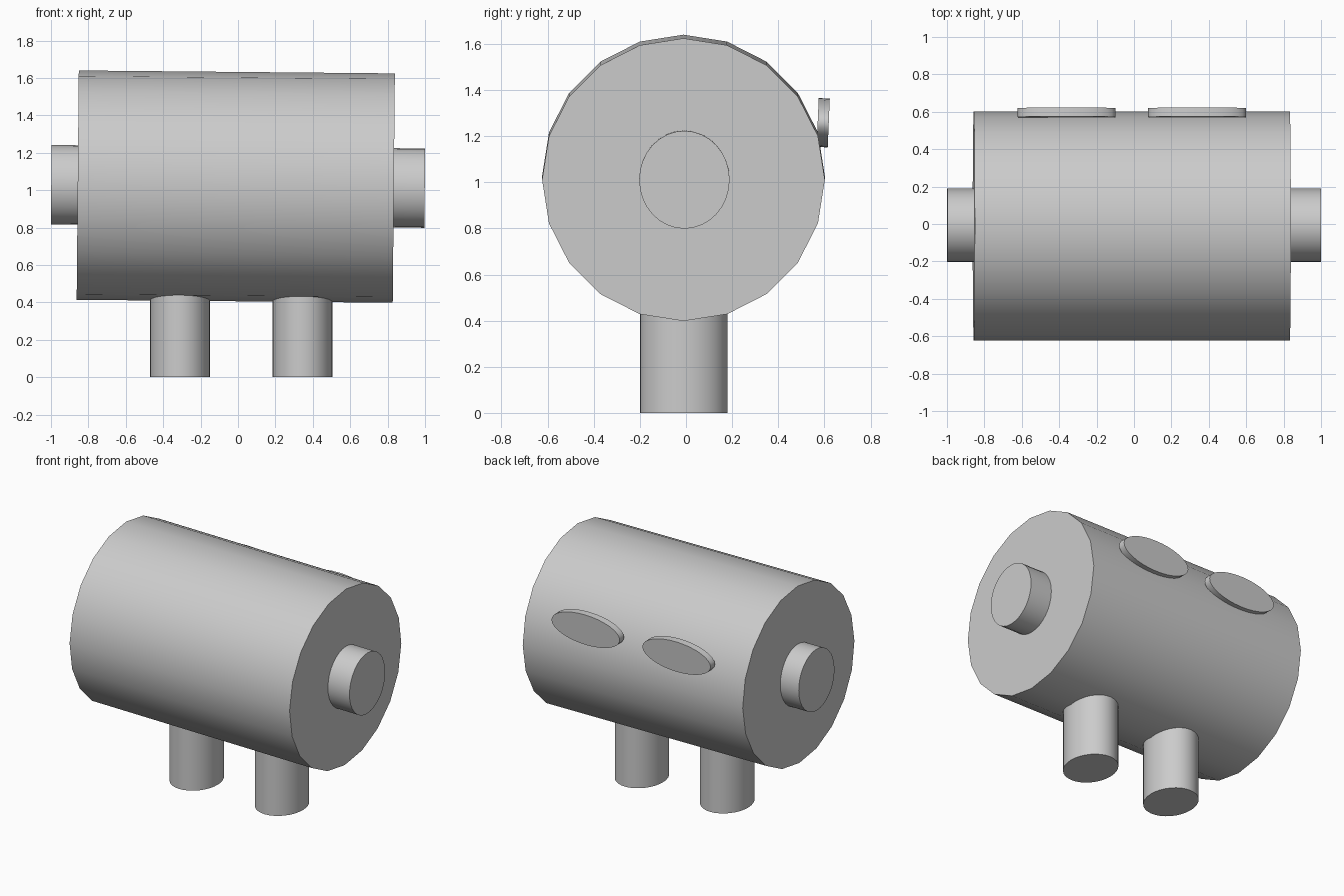
import bpy, math

if "Cube" in bpy.data.objects:
    bpy.data.objects.remove(bpy.data.objects["Cube"])

TILT = math.radians(0.53)   # the barrel dips slightly towards +x


def cylinder(name, loc, radii, depth, rot=(0, 0, 0), sides=32):
    """Elliptical capped cylinder; radii are along its local x and y."""
    bpy.ops.mesh.primitive_cylinder_add(vertices=sides, radius=1, depth=depth,
                                        location=loc, rotation=rot)
    ob = bpy.context.object
    ob.name = name
    ob.scale = (radii[0], radii[1], 1)
    bpy.ops.object.transform_apply(location=False, rotation=True, scale=True)
    bpy.ops.object.shade_smooth_by_angle(angle=math.radians(30))
    return ob


ALONG_X = (0, math.pi / 2 + TILT, 0)

# Barrel body
cylinder("barrel", (-0.012, -0.011, 1.019), (0.613, 0.613), 1.69, ALONG_X, 20)

# Axle whose ends stick out of both caps
cylinder("axle", (0, -0.007, 1.020), (0.212, 0.196), 1.997, ALONG_X)

# Two legs, sunk into the underside
for side, x in (("left", -0.31), ("right", 0.345)):
    cylinder(side + "_leg", (x, -0.01, 0.25), (0.161, 0.19), 0.5)

# Two oval discs on the back
for side, x in (("left", -0.36), ("right", 0.338)):
    cylinder(side + "_back_disc", (x, 0.595, 1.258), (0.262, 0.106), 0.048,
             (math.pi / 2 - math.radians(2.4), 0, 0))
